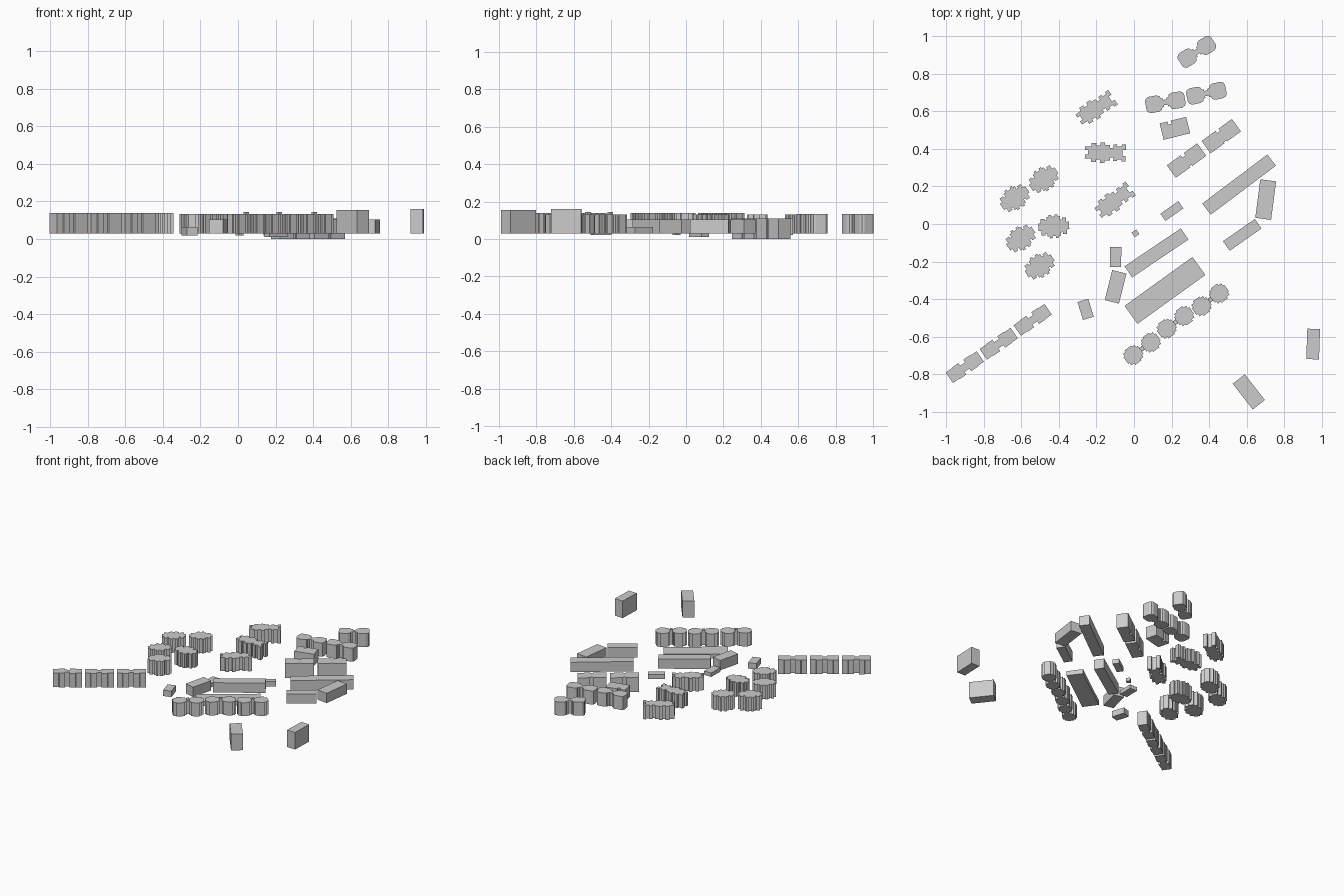
import bpy, bmesh, math


def prism(name, pts, cx, cy, deg, z0, z1):
    """Extrude a flat outline, turned by deg and placed at (cx, cy)."""
    a = math.radians(deg)
    c, s = math.cos(a), math.sin(a)
    bm = bmesh.new()
    base = bm.faces.new([bm.verts.new((cx + x * c - y * s, cy + x * s + y * c, z0)) for x, y in pts])
    top = bmesh.ops.extrude_face_region(bm, geom=[base], use_keep_orig=True)["geom"]
    bmesh.ops.translate(bm, vec=(0, 0, z1 - z0), verts=[g for g in top if isinstance(g, bmesh.types.BMVert)])
    bmesh.ops.recalc_face_normals(bm, faces=bm.faces)
    me = bpy.data.meshes.new(name)
    bm.to_mesh(me)
    bm.free()
    ob = bpy.data.objects.new(name, me)
    bpy.context.collection.objects.link(ob)
    return ob


def mirror_y(half):
    return half + [(x, -y) for x, y in reversed(half)]


def mirror_xy(quarter):
    return mirror_y(quarter + [(-x, y) for x, y in reversed(quarter)])


def rect(l, w):
    return mirror_xy([(l / 2, w / 2)])


# Plain slab buildings: name, x, y, length, width, angle, bottom, top
slabs = [
    ("long_hall_east", .56, .21, .435, .075, 37, .03, .105),
    ("east_wing", .702, .13, .207, .085, 82.5, .03, .105),
    ("south_east_block", .577, -.058, .207, .062, 35, .03, .105),
    ("long_hall_south", .12, -.154, .362, .072, 34, .03, .105),
    ("low_deck", .165, -.354, .446, .118, 35.8, .03, .065),
    ("west_wing", -.098, -.335, .165, .078, 76, .03, .105),
    ("small_annex", -.098, -.176, .108, .06, 89, .03, .06),
    ("gate_house", -.258, -.455, .1, .06, -73, .02, .065),
    ("court_pavilion", .202, .069, .117, .047, 35, .01, .045),
    ("kiosk", .008, -.05, .03, .03, 35, .02, .045),
    ("tower_east", .955, -.64, .162, .068, 88, .03, .16),
    ("tower_south", .612, -.895, .174, .082, -52, .03, .155),
]
for name, x, y, l, w, a, z0, z1 in slabs:
    prism(name, rect(l, w), x, y, a, z0, z1)

# Slabs with a notch in the roof edge
block = [(.073, .045), (-.012, .045), (-.012, .028), (-.03, .028), (-.03, .045),
         (-.073, .045), (-.073, -.045), (.073, -.045)]
prism("notched_block", block, .218, .51, 14, .02, .11)
twin = [(.1, .041), (.012, .041), (.012, .026), (-.008, .026), (-.008, .041), (-.1, .041),
        (-.1, -.041), (-.008, -.041), (-.008, -.034), (.008, -.034), (.008, -.041), (.1, -.041)]
for i, (x, y) in enumerate([(.28, .338), (.465, .468)]):
    prism(f"twin_block_{i + 1}", twin, x, y, 36, 0, .11)

# West row of paired houses
house = mirror_xy([(.1, .034), (.06, .034), (.056, .037), (.016, .037), (.016, .02)])
for i, (x, y) in enumerate([(-.902, -.763), (-.721, -.638), (-.54, -.511)]):
    prism(f"west_row_{i + 1}", house, x, y, 34.5, .03, .138)

# South row of paired octagonal houses with a stair head on each joint
octo = mirror_xy([(.107, .022), (.098, .022), (.098, .038), (.08, .038), (.08, .048),
                  (.038, .048), (.038, .04), (.02, .04), (.02, .026), (.01, .026), (.01, .012)])
for i, (x, y) in enumerate([(.043, -.665), (.221, -.524), (.407, -.404)]):
    prism(f"south_row_{i + 1}", octo, x, y, 36, .03, .132)
    prism(f"stair_head_{i + 1}", rect(.02, .022), x, y, 36, .03, .145)

# North houses: pairs of rounded units joined by a narrow neck
rounded = mirror_xy([(.106, .024), (.1, .036), (.085, .044), (.04, .044),
                     (.025, .037), (.02, .024), (.01, .024), (.01, .014)])
for i, (x, y, a) in enumerate([(.335, .918, 33), (.167, .649, 10), (.386, .697, 12)]):
    prism(f"north_pair_{i + 1}", rounded, x, y, a, .03, .133)

# Cross-shaped apartment houses
cross = mirror_xy([(.082, .02), (.068, .02), (.068, .044), (.046, .044), (.046, .034), (.036, .034),
                   (.036, .052), (.024, .052), (.024, .062), (.009, .062), (.009, .052)])
for i, (x, y, a) in enumerate([(-.636, .138, 35), (-.481, .239, 35), (-.428, -.013, 4),
                               (-.604, -.077, 35), (-.503, -.223, 33)]):
    prism(f"cross_house_{i + 1}", cross, x, y, a, .03, .138)

# Long stepped apartment houses with a forked east end
forked = mirror_y([(.09, .016), (.108, .016), (.108, .046), (.086, .046), (.086, .034), (.062, .034),
                   (.062, .044), (.042, .044), (.042, .026), (.024, .026), (.024, .042), (-.004, .042),
                   (-.004, .054), (-.028, .054), (-.028, .038), (-.05, .038), (-.05, .05),
                   (-.076, .05), (-.076, .032), (-.11, .032), (-.11, .012), (-.094, .012)])
for i, (x, y, a) in enumerate([(-.202, .617, 33), (-.152, .38, -1), (-.104, .125, 37)]):
    prism(f"forked_house_{i + 1}", forked, x, y, a, .03, .132)
